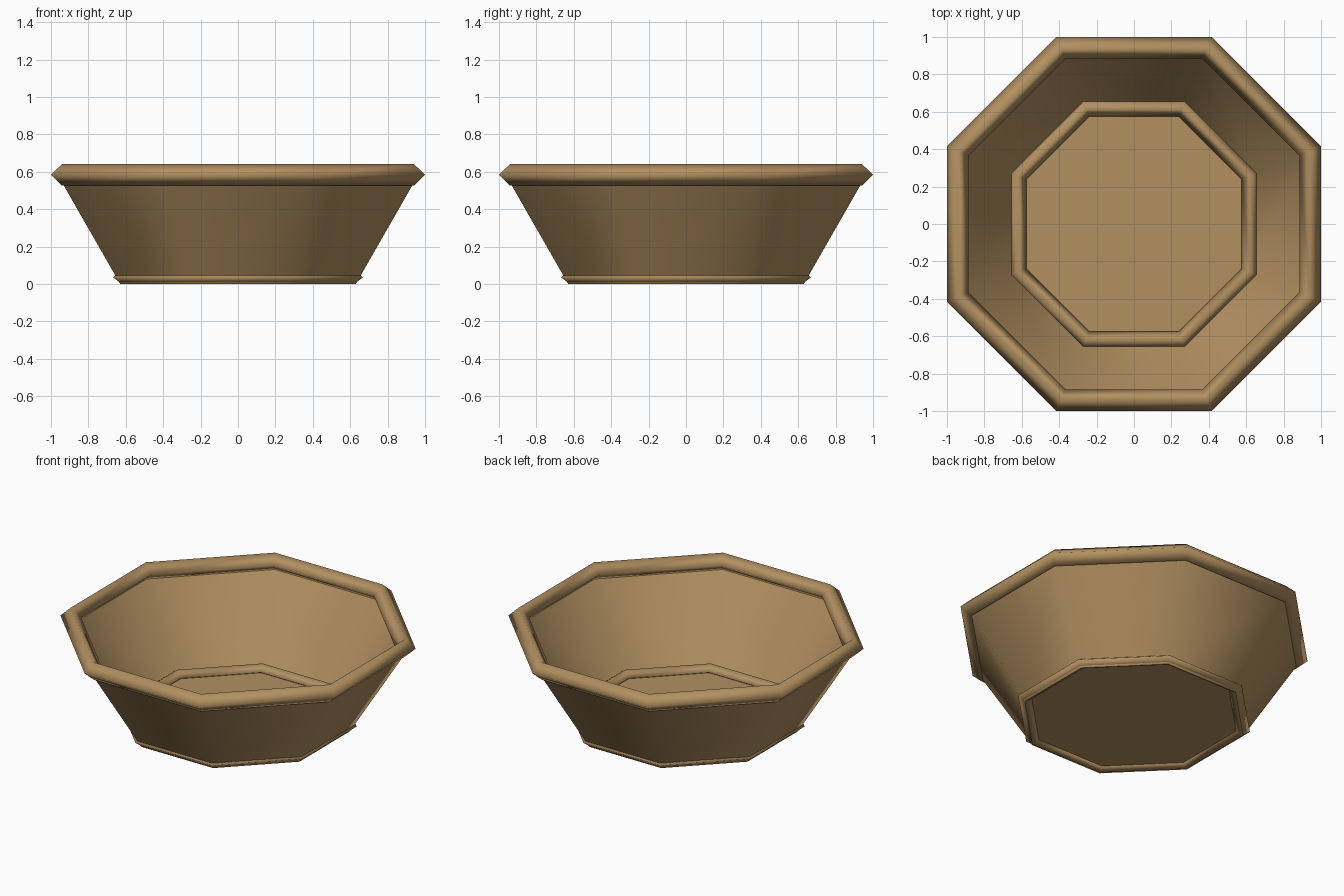
import bpy
import bmesh
from math import cos, sin, pi

SIDES = 8

cube = bpy.data.objects.get("Cube")
if cube:
    bpy.data.objects.remove(cube, do_unlink=True)

# Single warm clay colour
clay = bpy.data.materials.new("tan_clay")
clay.use_nodes = True
tan = (0.445, 0.279, 0.119, 1)
clay.diffuse_color = tan
bsdf = clay.node_tree.nodes["Principled BSDF"]
bsdf.inputs["Base Color"].default_value = tan
bsdf.inputs["Roughness"].default_value = 0.8


def octagon(bm, apothem, z):
    """Ring of vertices whose flat sides face the axes."""
    radius = apothem / cos(pi / SIDES)
    angles = [(i + 0.5) * 2 * pi / SIDES for i in range(SIDES)]
    return [bm.verts.new((radius * cos(a), radius * sin(a), z)) for a in angles]


def sweep(name, profile, closed=False, cap=False, smooth=True):
    """Sweep a profile of (apothem, z) points around the octagon."""
    bm = bmesh.new()
    rings = [octagon(bm, r, z) for r, z in profile]
    pairs = list(zip(rings, rings[1:]))
    if closed:
        pairs.append((rings[-1], rings[0]))
    for low, high in pairs:
        for i in range(SIDES):
            j = (i + 1) % SIDES
            bm.faces.new((low[i], low[j], high[j], high[i]))
    if cap:
        bm.faces.new(rings[0])
    for face in bm.faces:
        face.smooth = smooth
    mesh = bpy.data.meshes.new(name)
    bm.to_mesh(mesh)
    bm.free()
    mesh.materials.append(clay)
    obj = bpy.data.objects.new(name, mesh)
    bpy.context.collection.objects.link(obj)
    return obj


def diamond(r, z, width, height):
    """Four-sided tube section, counter-clockwise from the outer point."""
    return [(r + width, z), (r, z + height), (r - width, z), (r, z - height)]


# Thin sloping wall
sweep("bowl_wall", [(0.63, 0.0), (0.948, 0.555)])

# Flat floor
sweep("bowl_floor", [(0.615, 0.025)], cap=True, smooth=False)

# Rounded rim and foot ring
sweep("rim", diamond(0.942, 0.583, 0.058, 0.057), closed=True)
sweep("foot_ring", diamond(0.622, 0.035, 0.046, 0.035), closed=True)
